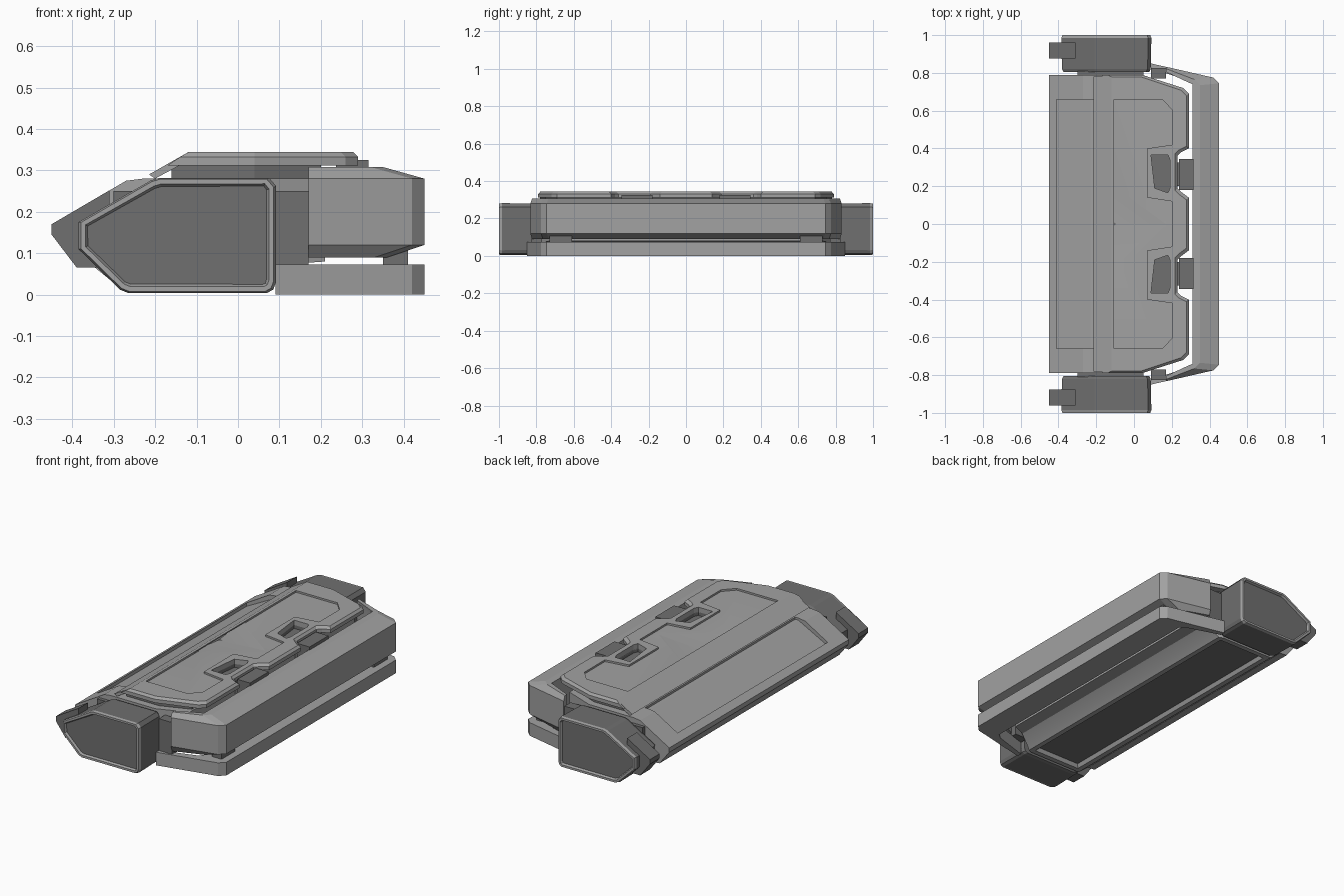
import bpy, bmesh, math
from mathutils import Vector

if "Cube" in bpy.data.objects:
    bpy.data.objects.remove(bpy.data.objects["Cube"])


def material(name, v):
    m = bpy.data.materials.new(name)
    m.diffuse_color = (v, v, v, 1)
    m.use_nodes = True
    m.node_tree.nodes["Principled BSDF"].inputs["Base Color"].default_value = m.diffuse_color
    return m


MID, DARK = material("mid_grey", .36), material("dark_grey", .16)


def loft(name, rings, mat=MID):
    """Skin matching closed rings of 3D points and cap both ends."""
    bm = bmesh.new()
    vs = [[bm.verts.new(p) for p in ring] for ring in rings]
    n = len(vs[0])
    for a, b in zip(vs, vs[1:]):
        for i in range(n):
            j = (i + 1) % n
            bm.faces.new((a[i], a[j], b[j], b[i]))
    bm.faces.new(vs[0][::-1])
    bm.faces.new(vs[-1])
    bmesh.ops.recalc_face_normals(bm, faces=bm.faces)
    mesh = bpy.data.meshes.new(name)
    bm.to_mesh(mesh)
    bm.free()
    mesh.materials.append(mat)
    ob = bpy.data.objects.new(name, mesh)
    bpy.context.collection.objects.link(ob)
    return ob


def prism_y(name, prof, y0, y1, mat=MID):
    return loft(name, [[(x, y, z) for x, z in prof] for y in (y0, y1)], mat)


def prism_z(name, outline, z0, z1, mat=MID):
    return loft(name, [[(x, y, z) for x, y in outline] for z in (z0, z1)], mat)


def box(name, x0, x1, y0, y1, z0, z1, mat=MID):
    return prism_y(name, [(x0, z0), (x1, z0), (x1, z1), (x0, z1)], y0, y1, mat)


def mirror_pts(half):
    return half + [(x, -y) for x, y in reversed(half)]


def inset(ob, normal, steps, mat=None):
    """Inset the largest face pointing along normal, in (thickness, depth) steps."""
    bm = bmesh.new()
    bm.from_mesh(ob.data)
    bm.normal_update()
    face = max((f for f in bm.faces if f.normal.dot(Vector(normal)) > 0.95),
               key=lambda f: f.calc_area())
    for t, d in steps:
        bmesh.ops.inset_individual(bm, faces=[face], thickness=t, depth=d)
    if mat:
        ob.data.materials.append(mat)
        face.material_index = 1
    bm.to_mesh(ob.data)
    bm.free()


def cut(cutter, *obs):
    for ob in obs:
        mod = ob.modifiers.new("cut", 'BOOLEAN')
        mod.operation, mod.solver, mod.object = 'DIFFERENCE', 'EXACT', cutter
        bpy.context.view_layer.objects.active = ob
        bpy.ops.object.modifier_apply(modifier=mod.name)
    bpy.data.objects.remove(cutter)


# main body with recessed sloped panel and recessed underside
body = prism_y("main_body", [(-.45, .17), (-.45, .145), (-.39, .068), (-.345, .065), (-.28, .012),
                             (.07, .012), (.09, .035), (.14, .075), (.21, .08), (.21, .28),
                             (-.23, .28), (-.27, .275)], -.79, .79)
inset(body, (0, 0, -1), [(.04, 0), (.015, -.02)], DARK)
cut(prism_y("slope_cutter", [(-.41, .174), (-.23, .268), (-.21, .268),
                             (-.21, .32), (-.41, .32)], -.66, .66), body)

# raised deck under the top plate
deck = prism_z("deck", mirror_pts([(-.16, .75), (.04, .75), (.2, .69)]), .27, .317, DARK)


# top plate with notched rear edge
def plate_outline(xl, d):
    return mirror_pts([(xl, .79 - d), (.04, .79 - d), (.26 - d, .72 - d), (.29 - d, .69 - d),
                       (.29 - d, .40 + d), (.25 - d, .38 + d), (.23 - d, .36 + d),
                       (.23 - d, .19 - d), (.25 - d, .17 - d), (.29 - d, .14 - d)])


plate = loft("top_plate", [[(x, y, z) for x, y in plate_outline(xl, d)]
                           for xl, d, z in ((-.17, 0, .312), (-.14, 0, .332), (-.12, .012, .344))])
cut(prism_z("panel_cutter", mirror_pts([(-.105, .66), (.15, .66), (.205, .6), (.205, .42),
                                        (.07, .40), (.07, .14), (.2, .12)]), .334, .36), plate)
# central triangular hollow, a shallow valley sinking toward the low side
cut(loft("hollow_cutter", [[(-.13, .26, .338), (-.13, -.26, .338), (.23, 0, .338)],
                           [(-.12, .004, .316), (-.12, -.004, .316), (-.11, 0, .316)]]), plate)
# sloped lip along the plate's low edge
prism_y("plate_lip", [(-.215, .29), (-.2, .28), (-.13, .318), (-.12, .344)], -.78, .78)


# U-shaped bumper bands
def band_ring(dx, dy, z, x0):
    t = (x0 - .09) * .22
    outer = [(x0, .85 - t - dy), (.42 - dx, .775 - dy), (.45 - dx, .745 - dy)]
    inner = [(x0, .822 - t), (.28, .763 - dy), (.31, .74)]
    outline = mirror_pts(outer) + [(x, -y) for x, y in inner] + inner[::-1]
    return [(x, y, z) for x, y in outline]


loft("lower_bumper", [band_ring(0, 0, z, .09) for z in (0, .073)])
loft("upper_bumper", [band_ring(dx, dy, z, .17) for dx, dy, z in
                      ((.09, .01, .09), (0, 0, .12), (0, 0, .28), (.1, .01, .308))])

# mirrored parts at both ends
pod = [(-.385, .175), (-.385, .11), (-.285, .012), (-.265, .004), (.07, .004), (.085, .012),
       (.092, .03), (.092, .262), (.075, .282), (-.19, .282), (-.21, .276)]
cx, cz = -.14, .145

for s, side in ((-1, "front"), (1, "back")):
    # end pod with rimmed, recessed cover
    end = loft(side + "_pod", [[(cx + (x - cx) * k, s * y, cz + (z - cz) * k) for x, z in pod]
                               for y, k in ((.805, .95), (.82, .985), (.985, 1), (1.0, .975))], DARK)
    inset(end, (0, s, 0), [(.012, 0), (.006, -.012)])
    end.data.materials.append(MID)
    for f in end.data.polygons:   # lighter rim around the dark cover
        if f.area < .02 and abs(f.center.y) > .985:
            f.material_index = 1
    # pod mount
    box(side + "_pod_mount", -.3, .05, s * .78, s * .81, .05, .25, DARK)
    # clip on the pod nose
    prism_y(side + "_clip", [(-.45, .17), (-.45, .145), (-.39, .066), (-.31, .066), (-.31, .252)],
            s * .875, s * .96, DARK)
    # chamfered rear corner of the body
    cut(prism_z("corner_cutter", [(.04, s * .792), (.04, s * .85), (.3, s * .85), (.3, s * .69)],
                -.1, .4), body)
    # post and spacer joining the bumper bands
    box(side + "_post", .09, .17, s * .77, s * .825, .07, .25, DARK)
    box(side + "_spacer", .35, .41, s * .61, s * .73, .07, .11, DARK)
    # vent opening in the plate
    cut(prism_z("vent_cutter", [(.09, s * .365), (.18, s * .365), (.19, s * .34),
                                (.19, s * .19), (.18, s * .165), (.11, s * .19)], .298, .4),
        plate, deck)
    # hinge block in the notch
    box(side + "_hinge_block", .237, .315, s * .18, s * .345, .22, .325, DARK)
    box(side + "_hinge_arm", .2, .24, s * .2, s * .325, .22, .3, DARK)

# smooth shading with kept edges
for ob in bpy.context.scene.objects:
    ob.select_set(True)
bpy.context.view_layer.objects.active = body
bpy.ops.object.shade_smooth_by_angle(angle=math.radians(12))
